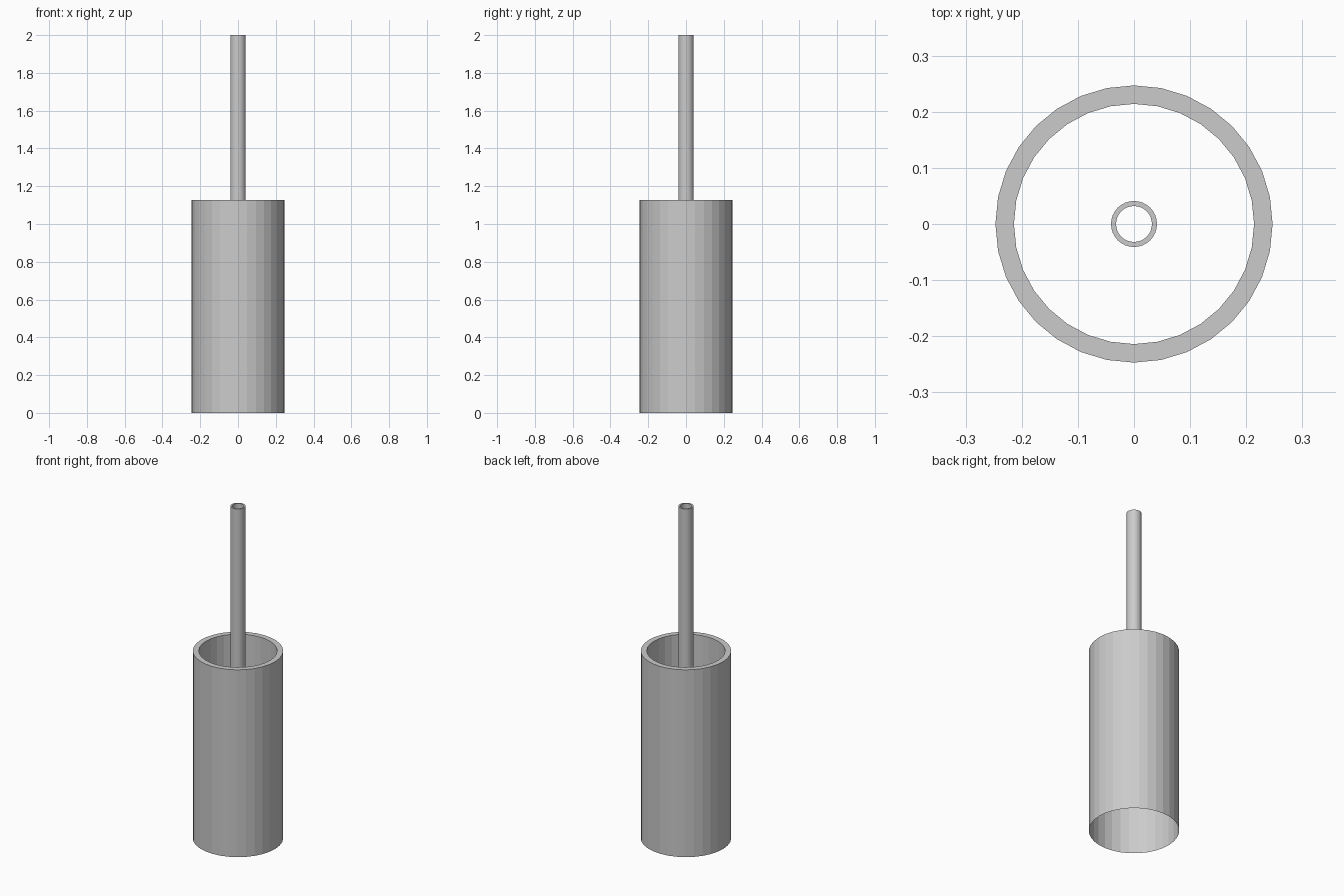
import bpy
import bmesh
from math import cos, sin, pi

if "Cube" in bpy.data.objects:
    bpy.data.objects.remove(bpy.data.objects["Cube"])

SIDES = 32


def open_tube(name, profile):
    """Revolve an open (radius, z) profile about z into a flat-sided tube."""
    bm = bmesh.new()
    rings = [[bm.verts.new((r * cos(2 * pi * i / SIDES),
                            r * sin(2 * pi * i / SIDES), z))
              for i in range(SIDES)] for r, z in profile]
    for a, b in zip(rings, rings[1:]):
        for i in range(SIDES):
            j = (i + 1) % SIDES
            bm.faces.new((a[i], a[j], b[j], b[i]))
    mesh = bpy.data.meshes.new(name)
    bm.to_mesh(mesh)
    bm.free()
    obj = bpy.data.objects.new(name, mesh)
    bpy.context.collection.objects.link(obj)
    return obj


# Wide outer sleeve: outer wall open at the base, flat rim, bore from the top
open_tube("outer_sleeve", [(0.247, 0.0), (0.247, 1.128),
                           (0.214, 1.128), (0.214, 0.6)])

# Slim pipe rising from inside the sleeve, hollow all the way through
open_tube("inner_pipe", [(0.041, 0.6), (0.041, 2.0),
                         (0.032, 2.0), (0.032, 0.6)])
